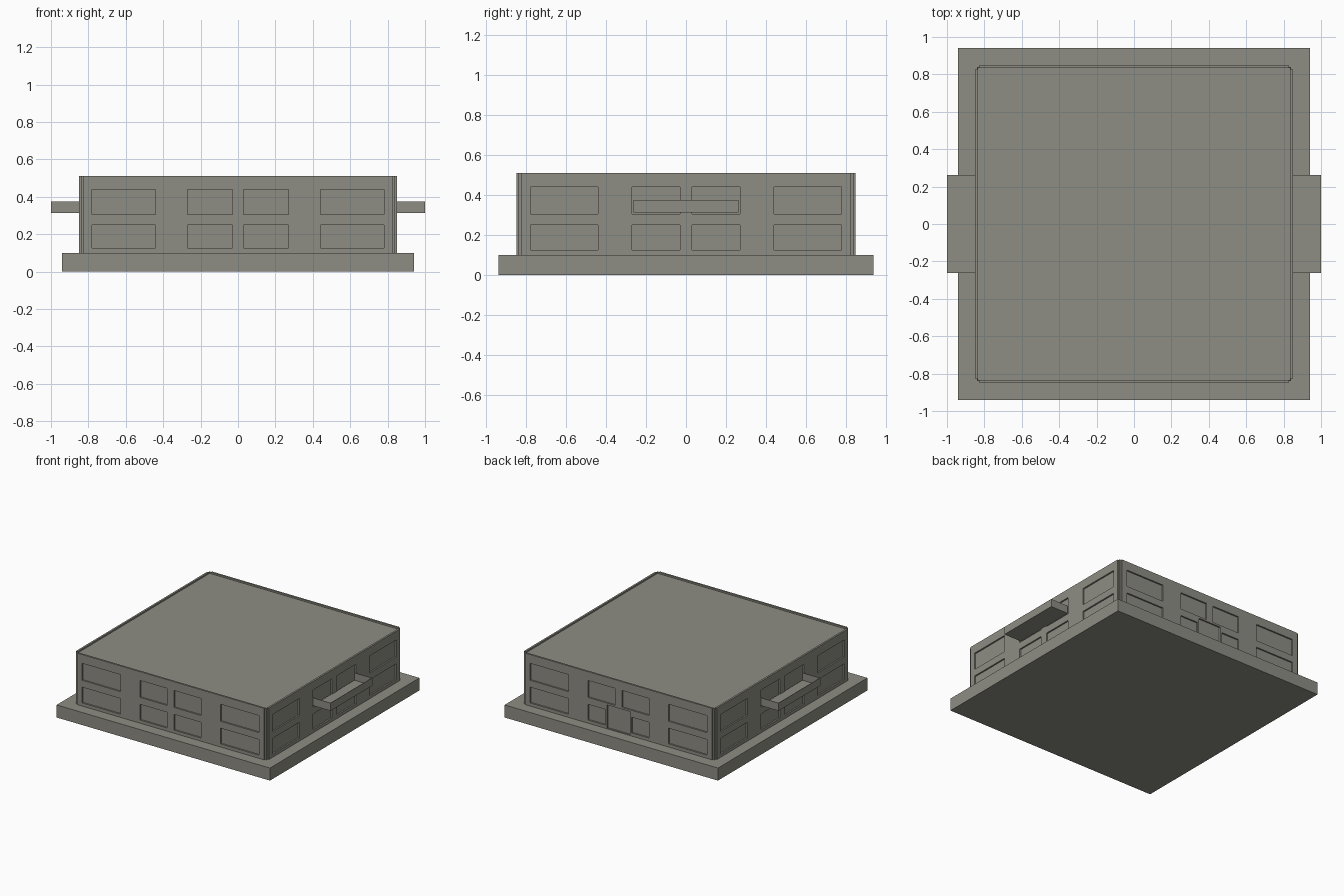
import bpy, bmesh
from mathutils import Matrix
from math import pi

if "Cube" in bpy.data.objects:
    bpy.data.objects.remove(bpy.data.objects["Cube"])

stone = bpy.data.materials.new("warm_grey")
stone.diffuse_color = (0.27, 0.266, 0.23, 1)
stone.use_nodes = True
stone.node_tree.nodes["Principled BSDF"].inputs["Base Color"].default_value = stone.diffuse_color


def make_object(name, bm):
    bmesh.ops.recalc_face_normals(bm, faces=bm.faces)
    mesh = bpy.data.meshes.new(name)
    bm.to_mesh(mesh)
    bm.free()
    mesh.materials.append(stone)
    obj = bpy.data.objects.new(name, mesh)
    bpy.context.collection.objects.link(obj)
    return obj


def add_box(bm, x0, x1, y0, y1, z0, z1, turn=0.0):
    verts = bmesh.ops.create_cube(bm, size=1)["verts"]
    for v in verts:
        v.co.x = (x0 + x1) / 2 + v.co.x * (x1 - x0)
        v.co.y = (y0 + y1) / 2 + v.co.y * (y1 - y0)
        v.co.z = (z0 + z1) / 2 + v.co.z * (z1 - z0)
    bmesh.ops.transform(bm, matrix=Matrix.Rotation(turn, 4, 'Z'), verts=verts)
    return verts


# Base slab
bm = bmesh.new()
add_box(bm, -0.94, 0.94, -0.94, 0.94, 0, 0.1)
make_object("base_slab", bm)

# Building body: square outline with small stepped corners
W, S, C = 0.85, 0.84, 0.825
corner = [(W, C), (S, C), (S, S), (C, S), (C, W)]
bm = bmesh.new()
outline = []
for k in range(4):
    for x, y in corner:
        for _ in range(k):
            x, y = -y, x
        outline.append(bm.verts.new((x, y, 0.1)))
floor = bm.faces.new(outline)
top = bmesh.ops.extrude_face_region(bm, geom=[floor])["geom"]
for v in top:
    if isinstance(v, bmesh.types.BMVert):
        v.co.z = 0.51
body = make_object("building_body", bm)

# Cutter for the window recesses, back door and sunken roof
DEPTH = 0.012
columns = [(-0.78, -0.44), (-0.27, -0.03), (0.03, 0.27), (0.44, 0.78)]
lower_back = [columns[0], (-0.27, -0.115), (0.115, 0.27), columns[3]]
bm = bmesh.new()
for side in range(4):
    turn = side * pi / 2
    for a, b in columns:
        add_box(bm, a, b, -0.9, -W + DEPTH, 0.305, 0.44, turn)
    for a, b in (lower_back if side == 2 else columns):
        add_box(bm, a, b, -0.9, -W + DEPTH, 0.125, 0.25, turn)
add_box(bm, -0.1, 0.1, W - DEPTH, 0.9, 0.105, 0.29)
add_box(bm, -0.835, 0.835, -0.835, 0.835, 0.498, 0.6)
cutter = make_object("recess_cutter", bm)
cutter.hide_render = True
cutter.hide_viewport = True

cut = body.modifiers.new("recesses", 'BOOLEAN')
cut.operation = 'DIFFERENCE'
cut.solver = 'EXACT'
cut.object = cutter

# Open-topped balconies on both sides
for name, sign in (("right_balcony", 1), ("left_balcony", -1)):
    bm = bmesh.new()
    x0, x1 = sorted((sign * 0.845, sign * 1.0))
    add_box(bm, x0, x1, -0.263, 0.263, 0.313, 0.375)
    bm.normal_update()
    bmesh.ops.recalc_face_normals(bm, faces=bm.faces)
    opened = [f for f in bm.faces if f.normal.z > 0.5 or f.normal.x * sign < -0.5]
    bmesh.ops.delete(bm, geom=opened, context='FACES')
    for f in bm.faces:
        f.normal_update()
    balcony = make_object(name, bm)
    shell = balcony.modifiers.new("thin_walls", 'SOLIDIFY')
    shell.thickness = 0.005
    # grow the shell inward whichever way the open mesh is oriented
    outer = next(p for p in balcony.data.polygons if abs(p.normal.z) > 0.5)
    shell.offset = -1 if outer.normal.z < 0 else 1
